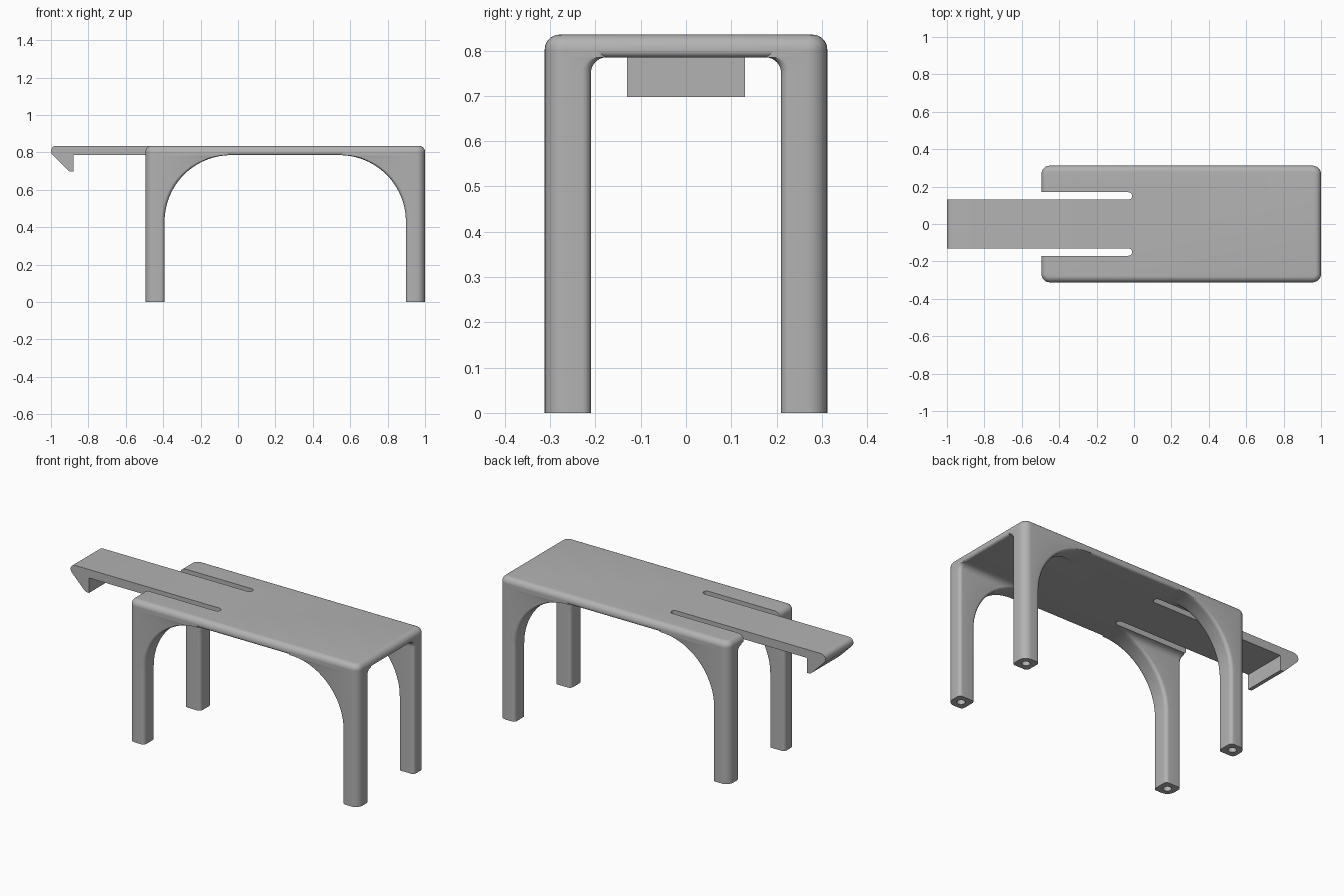
import bpy, bmesh, math

if "Cube" in bpy.data.objects:
    bpy.data.objects.remove(bpy.data.objects["Cube"])

grey = bpy.data.materials.new("plain grey")
grey.diffuse_color = (0.45, 0.45, 0.45, 1)
grey.use_nodes = True
grey.node_tree.nodes["Principled BSDF"].inputs["Base Color"].default_value = grey.diffuse_color

CX, HX, HY = 0.2525, 0.7475, 0.312      # table centre and half sizes
Z0, Z1 = 0.785, 0.835                   # underside and top of the slab


def make(name, bm, smooth=True):
    bmesh.ops.remove_doubles(bm, verts=bm.verts, dist=1e-5)
    bmesh.ops.recalc_face_normals(bm, faces=bm.faces)
    mesh = bpy.data.meshes.new(name)
    bm.to_mesh(mesh)
    bm.free()
    mesh.materials.append(grey)
    ob = bpy.data.objects.new(name, mesh)
    bpy.context.collection.objects.link(ob)
    return ob


def shade(ob):
    bpy.ops.object.select_all(action='DESELECT')
    bpy.context.view_layer.objects.active = ob
    ob.select_set(True)
    bpy.ops.object.shade_smooth_by_angle(angle=math.radians(32))


def rounded(x0, x1, y0, y1, radii, z, n=8):
    """Rounded rectangle; radii run from the +x+y corner anticlockwise."""
    pts = []
    corners = [(x1, y1, -1, -1), (x0, y1, 1, -1), (x0, y0, 1, 1), (x1, y0, -1, 1)]
    for k, ((x, y, sx, sy), r) in enumerate(zip(corners, radii)):
        for i in range(n + 1):
            a = math.pi / 2 * (k + i / n)
            pts.append((x + sx * r + r * math.cos(a), y + sy * r + r * math.sin(a), z))
    return pts


def loft(rings):
    bm = bmesh.new()
    rows = [[bm.verts.new(p) for p in ring] for ring in rings]
    for a, b in zip(rows, rows[1:]):
        for i in range(len(a)):
            j = (i + 1) % len(a)
            bm.faces.new((a[i], a[j], b[j], b[i]))
    bm.faces.new(rows[0])
    bm.faces.new(rows[-1])
    return bm


def prism(pts, offset):
    """Flat outline swept along an offset vector."""
    return loft([pts, [tuple(c + d for c, d in zip(p, offset)) for p in pts]])


# Slab with softened rim
CORNER, TOP_R, LOW_R = 0.045, 0.033, 0.014
rim = []
for i in range(7):
    a = math.pi / 2 * i / 6
    rim.append((LOW_R * (1 - math.sin(a)), Z0 + LOW_R * (1 - math.cos(a))))
for i in range(9):
    a = math.pi / 2 * i / 8
    rim.append((TOP_R * (1 - math.cos(a)), Z1 - TOP_R + TOP_R * math.sin(a)))
slab = make("table_slab", loft([
    rounded(CX - HX + d, CX + HX - d, -HY + d, HY - d, [CORNER - d] * 4, z) for d, z in rim]))

# Two round-ended slots and the notch that receives the arm
JOIN, SLOT_IN, SLOT_OUT, SLOT_END = -0.30, 0.13, 0.17, -0.01
slot_r = (SLOT_OUT - SLOT_IN) / 2
half = [(-0.7, SLOT_OUT)]
for i in range(13):
    a = math.pi / 2 - math.pi * i / 12
    half.append((SLOT_END - slot_r + slot_r * math.cos(a), 0.15 + slot_r * math.sin(a)))
half.append((JOIN, SLOT_IN))
outline = half + [(x, -y) for x, y in reversed(half)]
cutter = make("slot_cutter", prism([(x, y, 0.7) for x, y in outline], (0, 0, 0.3)))
cutter.hide_render = True
cutter.hide_set(True)
cut = slab.modifiers.new("slots", 'BOOLEAN')
cut.object = cutter
cut.operation = 'DIFFERENCE'
cut.solver = 'EXACT'
shade(slab)

# Arm with a hooked tip
prof = [(JOIN, Z1)]
for i in range(9):                       # rounded nose
    a = math.radians(90 + 135 * i / 8)
    prof.append((-0.972 + 0.028 * math.cos(a), 0.807 + 0.028 * math.sin(a)))
for i in range(6):                       # rounded hook tip
    a = math.radians(225 + 45 * i / 5)
    prof.append((-0.888 + 0.035 * math.cos(a), 0.732 + 0.035 * math.sin(a)))
prof += [(-0.88, 0.697), (-0.88, Z0), (JOIN, Z0)]
arm = make("hook_arm", prism([(x, -SLOT_IN, z) for x, z in prof], (0, 2 * SLOT_IN, 0)))
shade(arm)

# Leg flaring upward into the long arch and the cross tunnel
IN_X, IN_Y, ARCH_R, TUN_R, EDGE = 0.645, 0.21, 0.355, 0.035, 0.02
hx, hy, hr = (IN_X + HX) / 2, (IN_Y + HY) / 2, 0.022


def section(inner_x, inner_y, z):
    return rounded(inner_x, HX, inner_y, HY, [CORNER, EDGE, EDGE, EDGE], z)


rings = [rounded(hx - hr, hx + hr, hy - hr, hy + hr, [hr] * 4, z) for z in (0.06, 0)]
rings.append(section(IN_X, IN_Y, 0))
for i in range(33):
    t = math.pi / 2 * i / 32
    z = Z0 - ARCH_R + ARCH_R * math.sin(t)
    u = min(1, max(0, (z - Z0 + TUN_R) / TUN_R))
    rings.append(section(IN_X - ARCH_R * (1 - math.cos(t)),
                         IN_Y - TUN_R * (1 - math.sqrt(1 - u * u)), z))
rings.append(section(IN_X - ARCH_R, IN_Y - TUN_R, Z0 + 0.016))
legs = make("legs", loft(rings))
legs.location.x = CX
mirror = legs.modifiers.new("four legs", 'MIRROR')
mirror.use_axis = (True, True, False)
mirror.use_mirror_merge = False
shade(legs)
